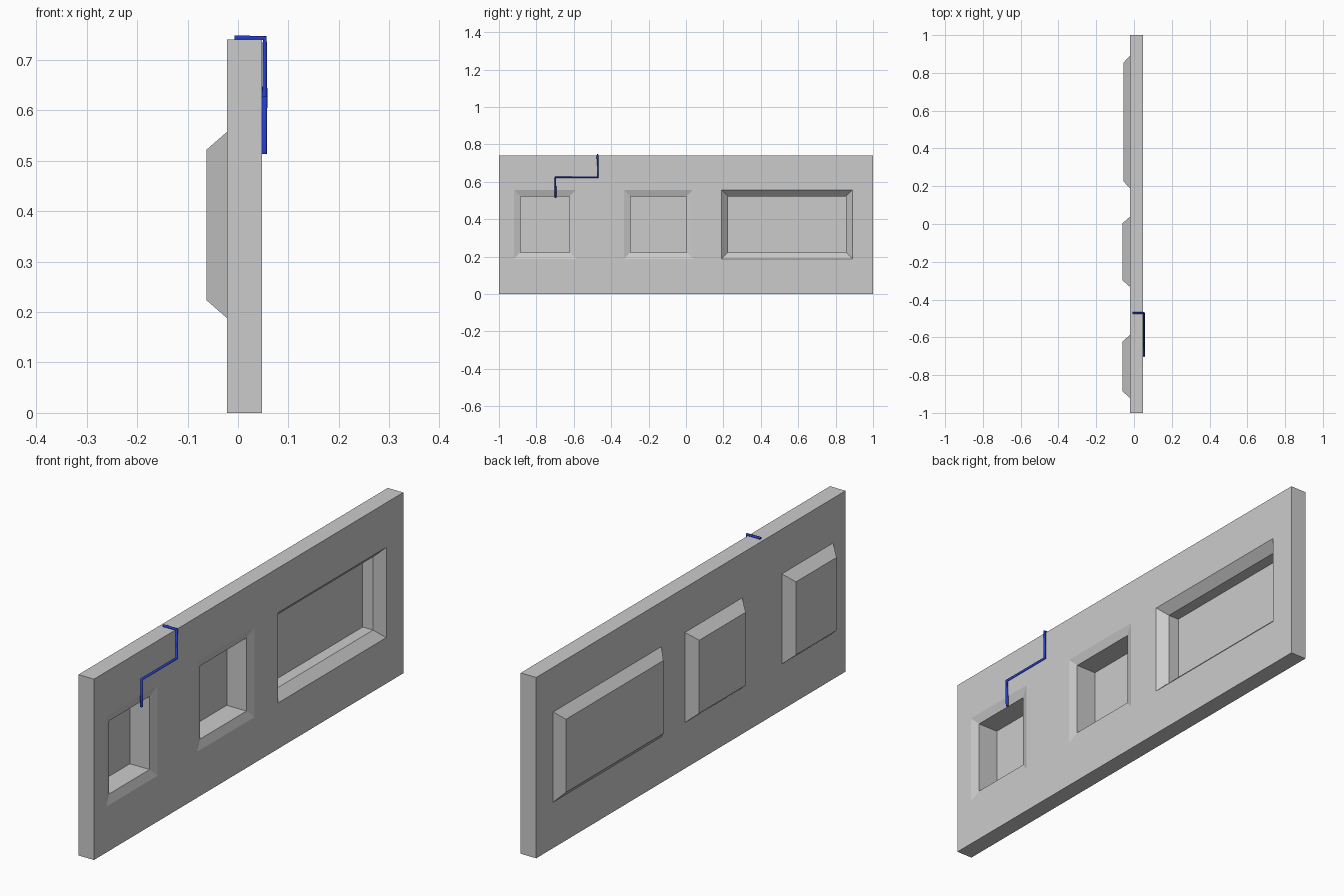
import bpy, bmesh, math

if "Cube" in bpy.data.objects:
    bpy.data.objects.remove(bpy.data.objects["Cube"])

XB, XF = -0.022, 0.048           # back and front planes of the slab
HEIGHT = 0.74
Z0, Z1 = 0.188, 0.557            # vertical range of the pressed panels
INSET = 0.035
# y start, y end, rim x, floor x, rear face x
PANELS = [(-0.92, -0.588, 0.036, -0.053, -0.062),
          (-0.332, 0.038, 0.036, -0.053, -0.062),
          (0.19, 0.89, 0.013, -0.034, -0.055)]

bm = bmesh.new()


def face(points):
    return bm.faces.new([bm.verts.new(p) for p in points])


def rect(x, y0, y1, z0, z1):
    return [(x, y0, z0), (x, y1, z0), (x, y1, z1), (x, y0, z1)]


def nested(loops):
    """Join successive rectangles with side walls and close the last one."""
    for a, b in zip(loops, loops[1:]):
        for i in range(4):
            j = (i + 1) % 4
            face([a[i], a[j], b[j], b[i]])
    face(loops[-1])


# slab faces, leaving openings for the panels
ys = [-1.0] + [v for p in PANELS for v in p[:2]] + [1.0]
zs = [0.0, Z0, Z1, HEIGHT]
for x in (XB, XF):
    for i in range(len(ys) - 1):
        for k in range(3):
            if not (i % 2 == 1 and k == 1):
                face(rect(x, ys[i], ys[i + 1], zs[k], zs[k + 1]))
# slab edges
for ya, yb in zip(ys, ys[1:]):
    for z in (0.0, HEIGHT):
        face([(XB, ya, z), (XF, ya, z), (XF, yb, z), (XB, yb, z)])
for za, zb in zip(zs, zs[1:]):
    for y in (-1.0, 1.0):
        face([(XB, y, za), (XF, y, za), (XF, y, zb), (XB, y, zb)])
# front recesses and rear raised panels
for y0, y1, rim, floor, rear in PANELS:
    outer = (y0, y1, Z0, Z1)
    inner = (y0 + INSET, y1 - INSET, Z0 + INSET, Z1 - INSET)
    nested([rect(XF, *outer), rect(rim, *inner), rect(floor, *inner)])
    nested([rect(XB, *outer), rect(rear, *inner)])

bmesh.ops.remove_doubles(bm, verts=bm.verts[:], dist=1e-5)
bmesh.ops.recalc_face_normals(bm, faces=bm.faces[:])
mesh = bpy.data.meshes.new("wall_panel")
bm.to_mesh(mesh)
bm.free()
bpy.context.collection.objects.link(bpy.data.objects.new("wall_panel", mesh))

# cable draped over the top edge and into the first recess
path = [(-0.007, -0.472, 0.743), (0.053, -0.472, 0.743), (0.053, -0.472, 0.625),
        (0.053, -0.698, 0.625), (0.052, -0.698, 0.513)]
curve = bpy.data.curves.new("cable", 'CURVE')
curve.dimensions = '3D'
curve.bevel_depth = 0.0055
curve.bevel_resolution = 2
curve.use_fill_caps = True
spline = curve.splines.new('POLY')
spline.points.add(len(path) - 1)
for p, co in zip(spline.points, path):
    p.co = (*co, 1.0)
blue = bpy.data.materials.new("cable_blue")
blue.diffuse_color = (0.018, 0.045, 0.58, 1.0)
blue.use_nodes = True
blue.node_tree.nodes["Principled BSDF"].inputs["Base Color"].default_value = blue.diffuse_color
curve.materials.append(blue)
cable = bpy.data.objects.new("cable", curve)
bpy.context.collection.objects.link(cable)
